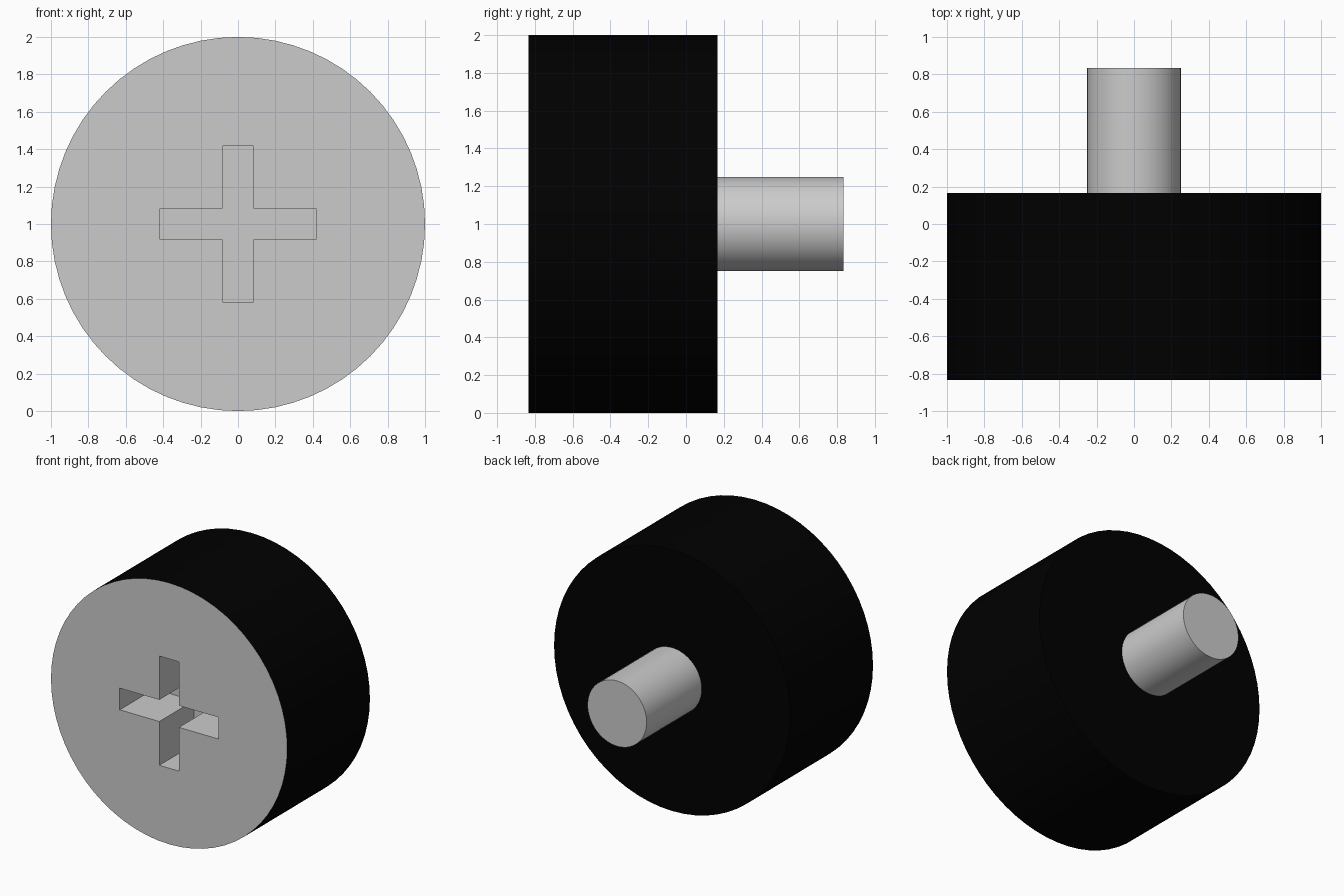
import bpy, bmesh
from math import pi, sin, cos

if "Cube" in bpy.data.objects:
    bpy.data.objects.remove(bpy.data.objects["Cube"])

SIDES = 64
FRONT, SHOULDER, TIP = -0.833, 0.167, 0.833
MID_Z = 1.0


def loop(bm, points, y):
    """Closed ring of edges in the plane at depth y."""
    verts = [bm.verts.new((x, y, MID_Z + z)) for x, z in points]
    edges = [bm.edges.new((a, b)) for a, b in zip(verts, verts[1:] + verts[:1])]
    return verts, edges


def bridge(bm, a, b):
    """Wall of quads between two matching rings."""
    n = len(a)
    return [bm.faces.new((a[i], a[(i + 1) % n], b[(i + 1) % n], b[i])) for i in range(n)]


def circle(r):
    return [(r * sin(2 * pi * i / SIDES), r * cos(2 * pi * i / SIDES)) for i in range(SIDES)]


def finish(bm, name, materials=()):
    bmesh.ops.recalc_face_normals(bm, faces=bm.faces)
    mesh = bpy.data.meshes.new(name)
    bm.to_mesh(mesh)
    bm.free()
    for m in materials:
        mesh.materials.append(m)
    ob = bpy.data.objects.new(name, mesh)
    bpy.context.collection.objects.link(ob)
    bpy.ops.object.select_all(action='DESELECT')
    ob.select_set(True)
    bpy.context.view_layer.objects.active = ob
    bpy.ops.object.shade_smooth_by_angle(angle=0.6)


def material(name, value):
    m = bpy.data.materials.new(name)
    m.diffuse_color = (value, value, value, 1)
    m.use_nodes = True
    m.node_tree.nodes["Principled BSDF"].inputs["Base Color"].default_value = m.diffuse_color
    return m


# Head: round drum with a cross-shaped drive recess in the front face
w, l, depth = 0.083, 0.418, 0.417
quarter = [(w, w), (w, l), (-w, l)]
cross = []
for k in range(4):
    c, s = round(cos(k * pi / 2)), round(sin(k * pi / 2))
    cross += [(x * c - z * s, x * s + z * c) for x, z in quarter]

bm = bmesh.new()
rim, rim_edges = loop(bm, circle(1), FRONT)
back, _ = loop(bm, circle(1), SHOULDER)
slot, slot_edges = loop(bm, cross, FRONT)
floor, _ = loop(bm, cross, FRONT + depth)
bmesh.ops.triangle_fill(bm, edges=rim_edges + slot_edges, use_beauty=True, normal=(0, -1, 0))
# remove any fill that covers the recess opening
inside = []
for f in bm.faces:
    p = f.calc_center_median()
    x, z = abs(p.x), abs(p.z - MID_Z)
    if (x < w and z < l) or (z < w and x < l):
        inside.append(f)
bmesh.ops.delete(bm, geom=inside, context='FACES_ONLY')
bridge(bm, slot, floor)
bm.faces.new(floor)
for f in bridge(bm, rim, back) + [bm.faces.new(back)]:
    f.material_index = 1
finish(bm, "head", [material("grey", 0.8), material("black", 0.0)])

# Shaft behind the head
bm = bmesh.new()
a, _ = loop(bm, circle(0.25), SHOULDER)
b, _ = loop(bm, circle(0.25), TIP)
bridge(bm, a, b)
bm.faces.new(a)
bm.faces.new(b)
finish(bm, "shaft")
